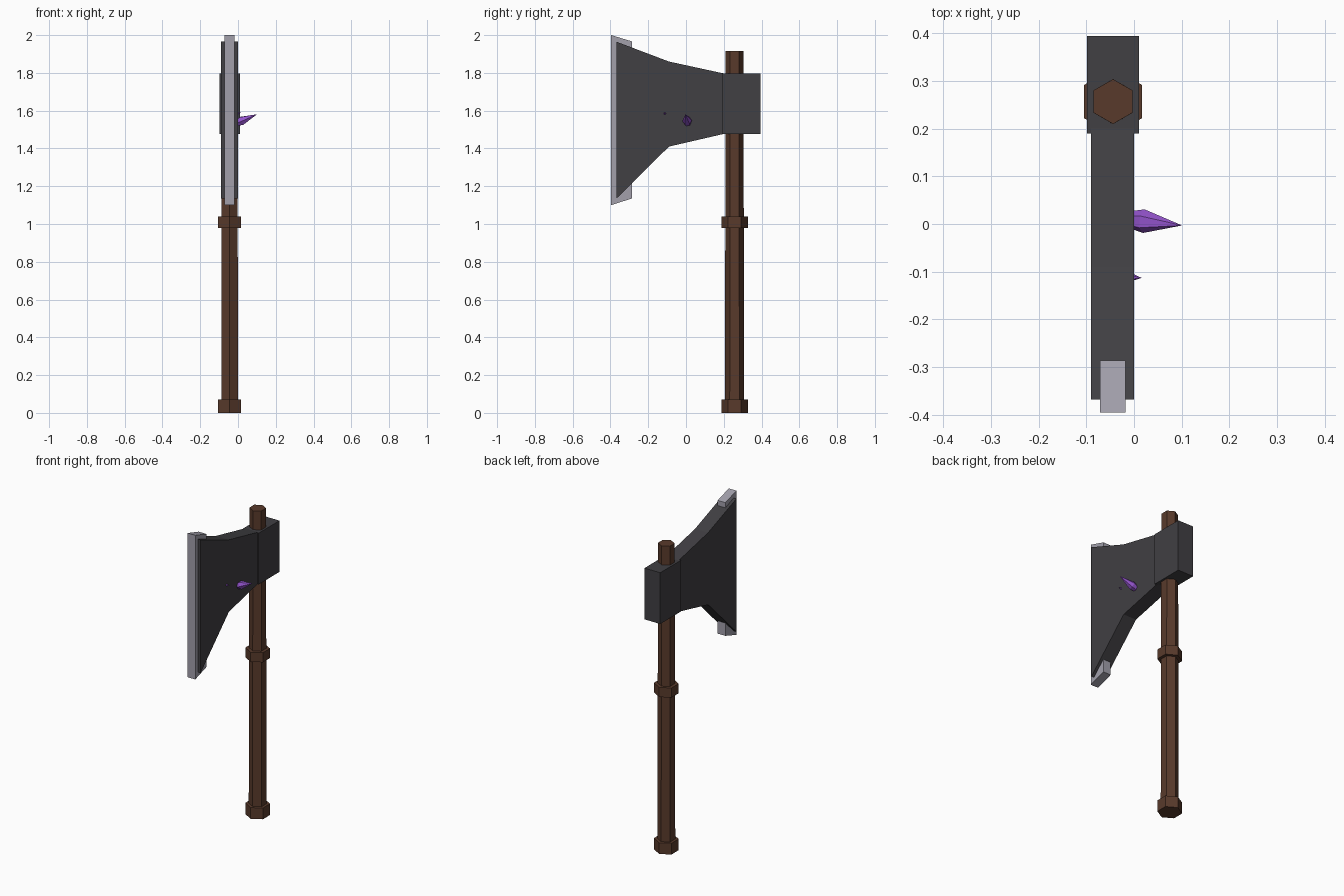
import bpy, bmesh, math
from mathutils import Vector

if "Cube" in bpy.data.objects:
    bpy.data.objects.remove(bpy.data.objects["Cube"])

def material(name, rgb):
    m = bpy.data.materials.new(name)
    m.diffuse_color = (*rgb, 1)
    m.use_nodes = True
    m.node_tree.nodes["Principled BSDF"].inputs["Base Color"].default_value = m.diffuse_color
    return m

WOOD = material("brown wood", (0.098, 0.042, 0.024))
IRON = material("dark iron", (0.052, 0.050, 0.056))
STEEL = material("pale steel", (0.36, 0.35, 0.41))
GEM = material("purple crystal", (0.30, 0.09, 0.62))

def finish(name, bm, mat):
    bmesh.ops.recalc_face_normals(bm, faces=bm.faces)
    mesh = bpy.data.meshes.new(name)
    bm.to_mesh(mesh)
    bm.free()
    mesh.materials.append(mat)
    bpy.context.collection.objects.link(bpy.data.objects.new(name, mesh))

def plate(name, outline, x0, x1, mat):
    """Extrude a (y, z) outline from x0 to x1."""
    bm = bmesh.new()
    face = bm.faces.new([bm.verts.new((x0, y, z)) for y, z in outline])
    out = bmesh.ops.extrude_face_region(bm, geom=[face])["geom"]
    bmesh.ops.translate(bm, vec=(x1 - x0, 0, 0),
                        verts=[v for v in out if isinstance(v, bmesh.types.BMVert)])
    finish(name, bm, mat)

def hex_rod(name, start, end, stations, mat):
    """Six-sided rod along start-end; stations are (fraction, radius)."""
    start, end = Vector(start), Vector(end)
    axis = end - start
    turn = Vector((0, 0, 1)).rotation_difference(axis)
    bm = bmesh.new()
    rings = []
    for t, r in stations:
        angles = [math.pi / 6 + k * math.pi / 3 for k in range(6)]
        rings.append([bm.verts.new(start + axis * t + turn @ Vector(
            (r * math.cos(a), r * math.sin(a), 0))) for a in angles])
    for low, high in zip(rings, rings[1:]):
        for k in range(6):
            j = (k + 1) % 6
            bm.faces.new((low[k], low[j], high[j], high[k]))
    bm.faces.new(rings[0][::-1])
    bm.faces.new(rings[-1])
    bmesh.ops.remove_doubles(bm, verts=bm.verts, dist=1e-5)
    finish(name, bm, mat)

# Handle with its two collars
HX, HY = -0.044, 0.257
for name, z0, z1, r0, r1 in (("handle", 0, 1.915, 0.051, 0.047),
                             ("pommel_collar", 0, 0.07, 0.07, 0.07),
                             ("middle_collar", 0.98, 1.04, 0.07, 0.07)):
    hex_rod(name, (HX, HY, z0), (HX, HY, z1), [(0, r0), (1, r1)], WOOD)

# Axe head: socket block, flared blade and cutting edge
plate("socket_block", [(0.19, 1.477), (0.395, 1.477), (0.395, 1.797), (0.19, 1.797)],
      -0.0985, 0.01, IRON)
plate("blade", [(-0.368, 1.965), (-0.09, 1.86), (0.2, 1.797), (0.2, 1.477),
                (-0.09, 1.41), (-0.368, 1.135)], -0.09, 0.0, IRON)
plate("cutting_edge", [(-0.396, 2.0), (-0.287, 1.967), (-0.287, 1.135), (-0.396, 1.10)],
      -0.071, -0.018, STEEL)

# Crystals growing from the right cheek
hex_rod("large_crystal", (-0.025, 0.011, 1.527), (0.101, -0.003, 1.581),
        [(0, 0.014), (0.36, 0.025), (1, 0.0)], GEM)
hex_rod("small_crystal", (-0.02, -0.111, 1.582), (0.016, -0.113, 1.589),
        [(0, 0.007), (0.5, 0.007), (1, 0.0)], GEM)
